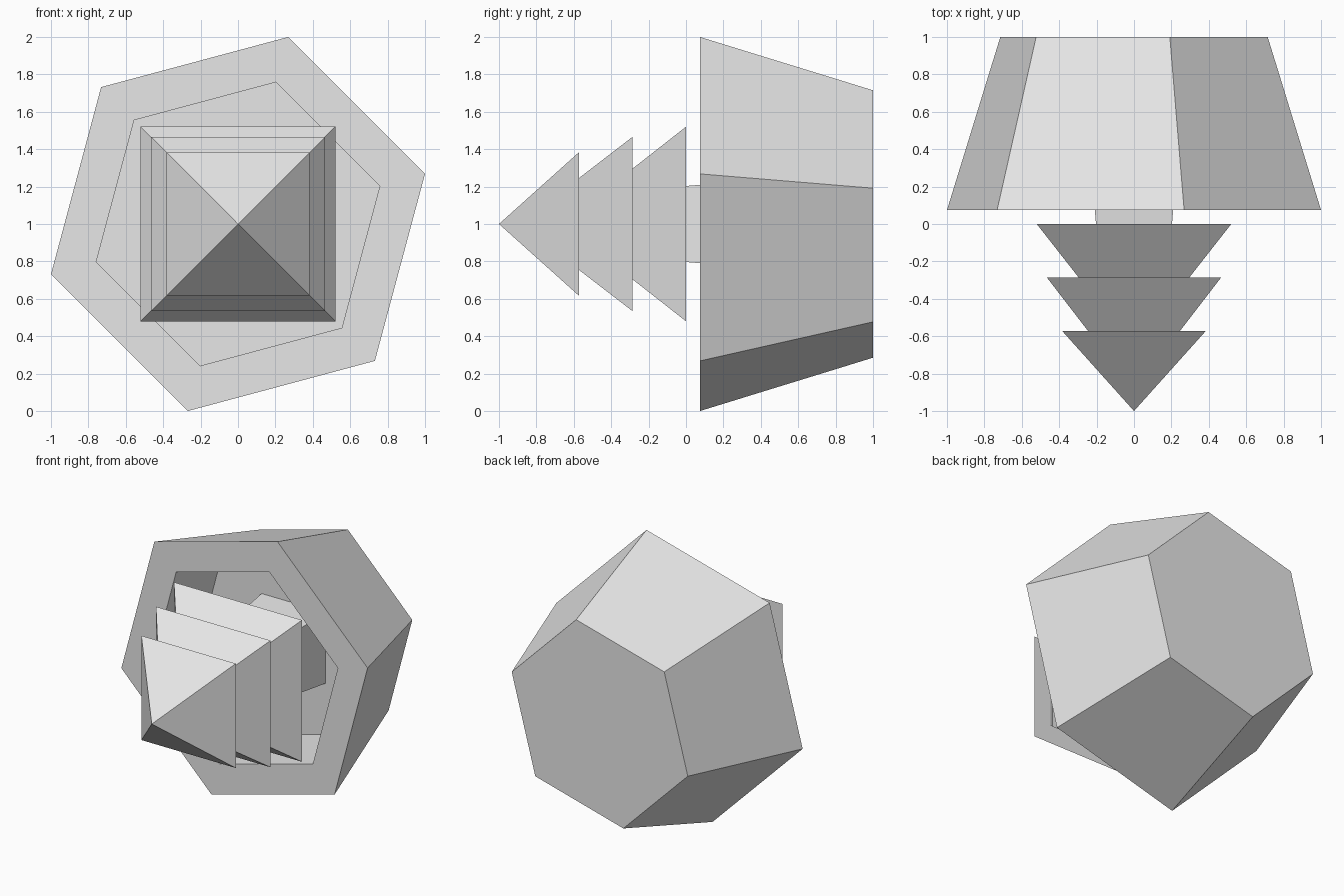
import bpy
import bmesh
import math

cube = bpy.data.objects.get("Cube")
if cube:
    bpy.data.objects.remove(cube, do_unlink=True)

grey = bpy.data.materials.new("plain_grey")
grey.use_nodes = True
grey.diffuse_color = (0.8, 0.8, 0.8, 1)
grey.node_tree.nodes["Principled BSDF"].inputs["Base Color"].default_value = (0.8, 0.8, 0.8, 1)

CENTRE_Z = 1.0


def lathe(name, profile, sides, start_angle):
    """Polygonal solid around the y axis from (radius, y) points; ends are capped."""
    bm = bmesh.new()
    rings = []
    for radius, y in profile:
        if radius == 0:
            rings.append([bm.verts.new((0, y, CENTRE_Z))] * sides)
            continue
        angles = [start_angle + math.tau * i / sides for i in range(sides)]
        rings.append([bm.verts.new((radius * math.cos(a), y, CENTRE_Z + radius * math.sin(a)))
                      for a in angles])
    for a, b in zip(rings, rings[1:]):
        for i in range(sides):
            j = (i + 1) % sides
            corners = list(dict.fromkeys((a[i], a[j], b[j], b[i])))
            bm.faces.new(corners)
    for (radius, _), ring in zip((profile[0], profile[-1]), (rings[0], rings[-1])):
        if radius > 0:
            bm.faces.new(ring)
    bmesh.ops.recalc_face_normals(bm, faces=bm.faces)
    mesh = bpy.data.meshes.new(name)
    bm.to_mesh(mesh)
    bm.free()
    mesh.materials.append(grey)
    obj = bpy.data.objects.new(name, mesh)
    bpy.context.collection.objects.link(obj)
    return obj


# Hexagonal pot lying on its side: soil floor, inner wall, rim, outer wall, base
lathe("pot", [(0.785, 0.645), (0.785, 0.075), (1.035, 0.075), (0.74, 1.0)],
      6, math.radians(15))

# Square tapered trunk
DIAGONAL = math.sqrt(2)
lathe("trunk", [(0.203 * DIAGONAL, 0.0), (0.26 * DIAGONAL, 0.645)], 4, math.pi / 4)

# Foliage tiers: front half width, front y, back half width, back y
tiers = {
    "foliage_tip": (0, -1.0, 0.383, -0.573),
    "foliage_middle": (0.245, -0.573, 0.465, -0.287),
    "foliage_bottom": (0.295, -0.287, 0.52, 0.0),
}
for name, (w0, y0, w1, y1) in tiers.items():
    lathe(name, [(w0 * DIAGONAL, y0), (w1 * DIAGONAL, y1)], 4, math.pi / 4)
